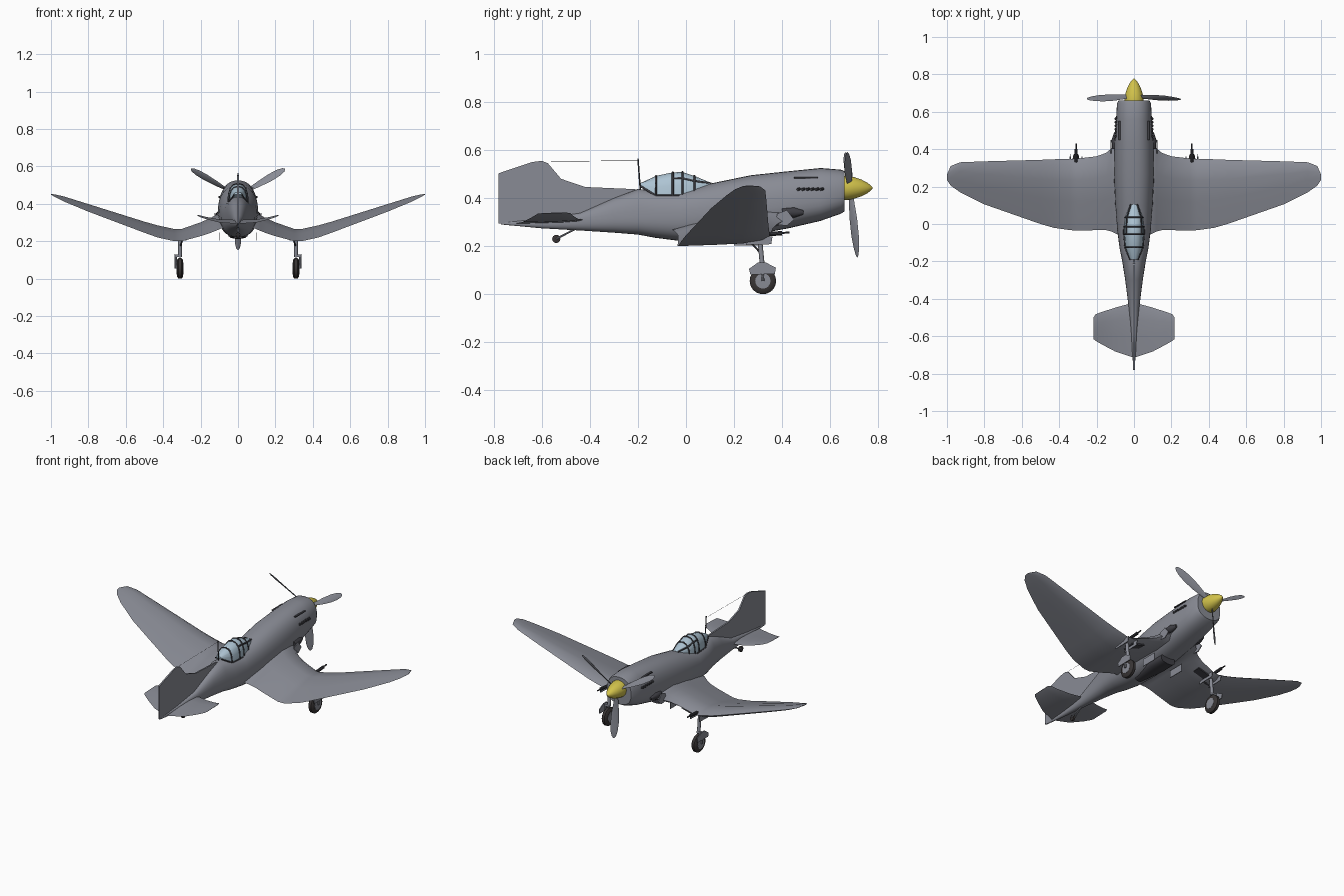
import bpy, bmesh, math
from mathutils import Matrix, Vector

cube = bpy.data.objects.get("Cube")
if cube:
    bpy.data.objects.remove(cube, do_unlink=True)


def material(name, r, g, b):
    m = bpy.data.materials.new(name)
    m.use_nodes = True
    m.diffuse_color = (r, g, b, 1)
    m.node_tree.nodes["Principled BSDF"].inputs["Base Color"].default_value = (r, g, b, 1)
    return m


GREY = material("airframe grey", .25, .26, .30)
DARK = material("dark frame grey", .05, .05, .06)
YELLOW = material("spinner yellow", .64, .54, .07)
GLASS = material("canopy glass", .42, .55, .65)
RUBBER = material("tyre rubber", .04, .035, .035)


def finish(bm, name, mat, angle=35):
    bmesh.ops.recalc_face_normals(bm, faces=bm.faces)
    me = bpy.data.meshes.new(name)
    bm.to_mesh(me)
    bm.free()
    me.materials.append(mat)
    for p in me.polygons:
        p.use_smooth = True
    me.set_sharp_from_angle(angle=math.radians(angle))
    ob = bpy.data.objects.new(name, me)
    bpy.context.collection.objects.link(ob)
    return ob


def loft(name, rings, mat, angle=35, matrix=None):
    """Skin closed rings of equal length and cap both ends."""
    bm = bmesh.new()
    vs = [[bm.verts.new(p) for p in r] for r in rings]
    n = len(vs[0])
    for a, b in zip(vs, vs[1:]):
        for i in range(n):
            j = (i + 1) % n
            bm.faces.new((a[i], a[j], b[j], b[i]))
    bm.faces.new(vs[0])
    bm.faces.new(vs[-1])
    if matrix:
        bm.transform(matrix)
    return finish(bm, name, mat, angle)


def lathe(name, profile, axis, centre, mat, n=24):
    """Spin (offset, radius) pairs about the x or y axis."""
    rings = []
    for off, r in profile:
        ring = []
        for i in range(n):
            t = math.tau * i / n
            u, v = r * math.cos(t), r * math.sin(t)
            ring.append(Vector((off, u, v) if axis == "x" else (u, off, v)) + Vector(centre))
        rings.append(ring)
    return loft(name, rings, mat)


def box(name, centre, size, mat, rot_y=0):
    bm = bmesh.new()
    bmesh.ops.create_cube(bm, size=1)
    bm.transform(Matrix.Translation(centre) @ Matrix.Rotation(rot_y, 4, "Y") @ Matrix.Diagonal((*size, 1)))
    return finish(bm, name, mat)


def rod(name, a, b, r, mat, n=10):
    a, b = Vector(a), Vector(b)
    bm = bmesh.new()
    bmesh.ops.create_cone(bm, cap_ends=True, segments=n, radius1=r, radius2=r, depth=(b - a).length)
    bm.transform(Matrix.Translation((a + b) / 2) @ (b - a).to_track_quat("Z", "Y").to_matrix().to_4x4())
    return finish(bm, name, mat)


def prism(name, outline, x, thick, mat):
    """Plate from a side outline of (y, z) points."""
    return loft(name, [[(x + s * thick / 2, y, z) for y, z in outline] for s in (-1, 1)], mat)


def power(v, e):
    return math.copysign(abs(v) ** e, v)


# Fuselage: y, half width, bottom, top, height of widest line
HULL = [(.66, .083, .345, .512, .42), (.645, .091, .335, .518, .41), (.56, .096, .305, .525, .39),
        (.43, .105, .275, .512, .37), (.27, .108, .245, .495, .35), (.1, .10, .222, .46, .33),
        (-.03, .09, .222, .428, .32), (-.13, .077, .235, .43, .32), (-.2, .063, .248, .438, .32),
        (-.3, .047, .256, .40, .315), (-.44, .029, .265, .338, .305), (-.6, .015, .274, .315, .295),
        (-.77, .004, .29, .298, .294)]


def hull_ring(y, w, zb, zt, zc, n=32, e=.85):
    ring = []
    for i in range(n):
        t = math.tau * i / n
        s = power(math.sin(t), e)
        ring.append((w * power(math.cos(t), e), y, zc + s * ((zt - zc) if s > 0 else (zc - zb))))
    return ring


loft("fuselage", [hull_ring(*h) for h in HULL], GREY)

# Wing and tailplane lofts: x, leading y, trailing y, leading z, trailing z, thickness
FOIL = [(1, 0), (.6, .45), (.3, .65), (.08, .4), (0, 0), (.08, -.28), (.3, -.35), (.6, -.22)]
WING = [(0, .45, -.06, .32, .27, .08), (.09, .44, -.055, .318, .268, .08), (.12, .405, -.04, .305, .255, .075),
        (.15, .38, -.033, .292, .243, .07), (.2, .362, -.033, .275, .227, .062), (.3, .35, -.035, .243, .2, .055),
        (.34, .348, -.033, .243, .2, .054), (.43, .346, -.02, .266, .22, .05), (.5, .343, 0, .288, .245, .045),
        (.8, .335, .105, .388, .358, .03), (.93, .33, .17, .432, .412, .02), (.98, .31, .205, .447, .437, .01),
        (1, .265, .235, .451, .449, .003)]
TAIL = [(0, -.42, -.715, .308, .293, .016), (.1, -.447, -.682, .312, .300, .013),
        (.17, -.47, -.645, .326, .318, .01), (.205, -.482, -.625, .337, .33, .006), (.217, -.5, -.615, .34, .336, .002)]


def flying_surface(name, half):
    full = [(-s[0], *s[1:]) for s in reversed(half[1:])] + half
    rings = [[(x, ly + (ty - ly) * c, lz + (tz - lz) * c + t * h) for c, h in FOIL]
             for x, ly, ty, lz, tz, t in full]
    loft(name, rings, GREY, 40)


flying_surface("gull_wing", WING)
flying_surface("tailplane", TAIL)

# Fin with dorsal strake, mast and aerial
prism("tail_fin", [(-.2, .40), (-.21, .437), (-.42, .446), (-.52, .48), (-.575, .545), (-.6, .555), (-.64, .55),
                   (-.78, .503), (-.78, .295), (-.6, .285), (-.4, .31)], 0, .009, GREY)
rod("aerial_mast", (0, -.19, .43), (0, -.2, .565), .003, DARK, 6)
rod("aerial_wire", (0, -.2, .556), (0, -.6, .552), .0008, DARK, 4)

# Canopy glass with frames: y, half width, sill, top
CANOPY = [(.105, .022, .455, .463), (.035, .049, .412, .492), (-.015, .053, .41, .508),
          (-.055, .053, .41, .507), (-.125, .047, .41, .492), (-.19, .02, .45, .462)]


def arch(y, w, zb, zt, n=8):
    return [(w * power(math.cos(math.pi * i / n), .8), y, zb + (zt - zb) * math.sin(math.pi * i / n) ** .85)
            for i in range(n + 1)]


arches = [arch(*c) for c in CANOPY]
loft("canopy_glass", arches, GLASS)


def frame(name, pts, r=.0045):
    cu = bpy.data.curves.new(name, "CURVE")
    cu.dimensions = "3D"
    cu.bevel_depth, cu.bevel_resolution = r, 1
    sp = cu.splines.new("POLY")
    sp.points.add(len(pts) - 1)
    for p, co in zip(sp.points, pts):
        p.co = (*co, 1)
    cu.materials.append(DARK)
    bpy.context.collection.objects.link(bpy.data.objects.new(name, cu))


for k in (1, 2, 3, 4):
    frame("canopy_hoop", arches[k])
for k in (0, 2, 6, -1):
    frame("canopy_rail", [a[k] for a in (arches if k in (0, -1) else arches[:4])])

# Spinner and three twisted blades
lathe("spinner", [(.65, .05), (.67, .051), (.70, .045), (.73, .035), (.755, .022), (.77, .01), (.777, .001)],
      "y", (0, 0, .442), YELLOW)
BLADE = [(.02, .01, 65), (.07, .014, 58), (.13, .021, 48), (.2, .024, 40), (.25, .02, 34), (.28, .012, 30),
         (.29, .003, 30)]


def blade_ring(r, c, pitch):
    a = math.radians(pitch)
    ring = []
    for i in range(10):
        t = math.tau * i / 10
        u, v = c * math.cos(t), .14 * c * math.sin(t)
        ring.append((u * math.cos(a) - v * math.sin(a), u * math.sin(a) + v * math.cos(a), -r))
    return ring


for k in range(3):
    place = (Matrix.Translation((0, .683, .442)) @ Matrix.Rotation(math.radians(6), 4, "X")
             @ Matrix.Rotation(math.tau * k / 3, 4, "Y"))
    loft("propeller_blade", [blade_ring(*b) for b in BLADE], GREY, 50, place)

# Tail wheel
lathe("tail_wheel", [(-.008, .010), (-.006, .017), (.006, .017), (.008, .010)], "x", (0, -.54, .23), RUBBER, 16)
for s in (-1, 1):
    rod("tail_wheel_fork", (s * .01, -.54, .23), (0, -.46, .272), .004, GREY, 8)

# Belly scoop
loft("belly_scoop", [hull_ring(y, w, .212, .27, .24, 16) for y, w in ((.3, .05), (.2, .055), (.04, .03))], DARK)

for s, side in ((1, "left"), (-1, "right")):
    # Main gear
    x = s * .31
    lathe(side + "_tyre", [(-.017, .034), (-.015, .047), (-.008, .055), (.008, .055), (.015, .047), (.017, .034)],
          "x", (x, .32, .055), RUBBER)
    lathe(side + "_hub", [(-.019, .012), (-.018, .032), (.018, .032), (.019, .012)], "x", (x, .32, .055), GREY, 16)
    rod(side + "_oleo_leg", (x, .305, .25), (x, .318, .115), .010, GREY, 12)
    rod(side + "_axle_arm", (s * .333, .318, .125), (s * .333, .32, .055), .006, GREY, 8)
    box(side + "_axle_yoke", (s * .32, .318, .122), (.035, .016, .012), GREY)
    rod(side + "_side_brace", (x, .312, .17), (s * .285, .25, .235), .004, DARK, 8)
    prism(side + "_leg_door", [(.268, .082), (.262, .105), (.30, .132), (.332, .132), (.374, .11), (.37, .084)],
          s * .338, .005, GREY)
    for off in (-.032, .032):
        prism(side + "_bay_door", [(.245, .235), (.25, .205), (.355, .208), (.36, .24)], x + off, .004, GREY)
    box(side + "_wheel_bay", (s * .245, .285, .237), (.09, .09, .008), DARK, s * .27)
    # Wing gun with sleeve
    rod(side + "_gun_barrel", (x, .32, .248), (x, .43, .257), .004, DARK, 8)
    rod(side + "_gun_sleeve", (x, .33, .249), (x, .40, .254), .009, DARK, 10)
    # Exhaust stubs, cowl slots and root intake
    for i in range(6):
        rod(side + "_exhaust_stub", (s * .09, .475 + i * .019, .438), (s * .102, .465 + i * .019, .436), .006, DARK, 8)
    box(side + "_cowl_slot", (s * .077, .5, .484), (.012, .1, .006), DARK)
    lathe(side + "_root_intake", [(.40, .018), (.45, .022), (.49, .008)], "y", (s * .098, 0, .34), DARK, 12)
    prism(side + "_intake_flap", [(.37, .29), (.38, .335), (.42, .35), (.45, .31), (.42, .285)], s * .122, .005, GREY)
    box(side + "_belly_door", (s * .1, .25, .225), (.004, .1, .045), GREY)
